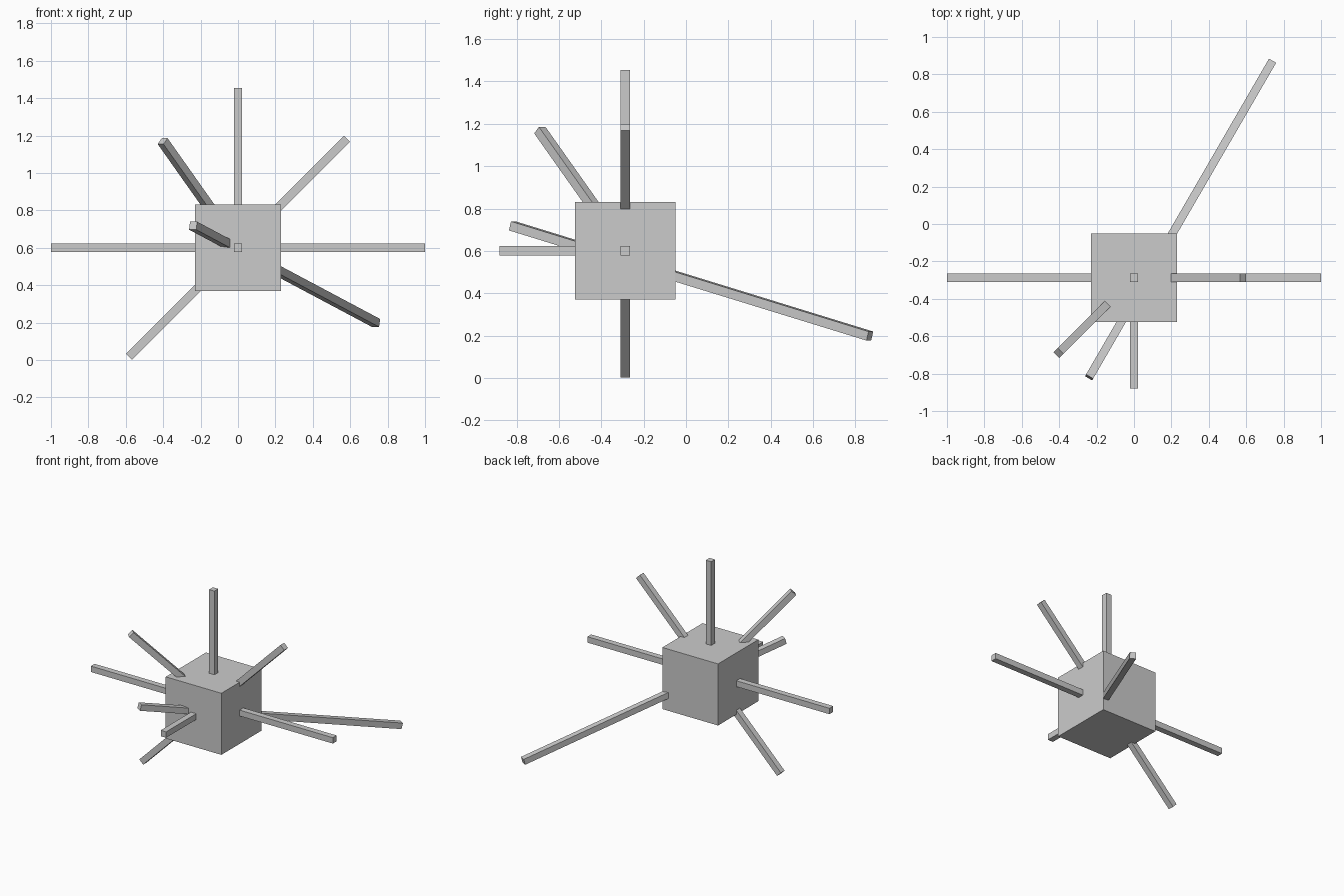
import bpy
from mathutils import Vector, Matrix

if "Cube" in bpy.data.objects:
    bpy.data.objects.remove(bpy.data.objects["Cube"])

T = 0.044                      # bar thickness
C = Vector((0, -0.287, 0.6))   # hub centre


def bar(name, start, end):
    """Square bar between two points, its sides kept upright."""
    start, end = Vector(start), Vector(end)
    d = end - start
    fwd = d.normalized()
    ref = Vector((0, 1, 0)) if abs(fwd.z) > 0.99 else Vector((0, 0, 1))
    side = ref.cross(fwd).normalized()
    up = fwd.cross(side)
    rot = Matrix((side, up, fwd)).transposed().to_4x4()
    bpy.ops.mesh.primitive_cube_add(size=1)
    ob = bpy.context.object
    ob.name = name
    ob.matrix_world = (Matrix.Translation((start + end) / 2) @ rot
                       @ Matrix.Diagonal((T, T, d.length, 1)))
    return ob


# Central block
bpy.ops.mesh.primitive_cube_add(size=1, location=C)
hub = bpy.context.object
hub.name = "hub_block"
hub.scale = (0.46, 0.475, 0.46)

# Bars running right through the block
bar("cross_bar", C + Vector((-1, 0, 0)), C + Vector((1, 0, 0)))
bar("diagonal_bar", C + Vector((-0.583, 0, -0.583)), C + Vector((0.583, 0, 0.583)))
bar("long_slanted_bar", (-0.24, -0.82, 0.718), (0.738, 0.868, 0.198))

# Bars ending inside the block
bar("top_bar", C, (0, C.y, 1.455))
bar("front_bar", C, (0, -0.88, C.z))
bar("upper_corner_bar", C, C + Vector((-0.403, -0.403, 0.57)))
